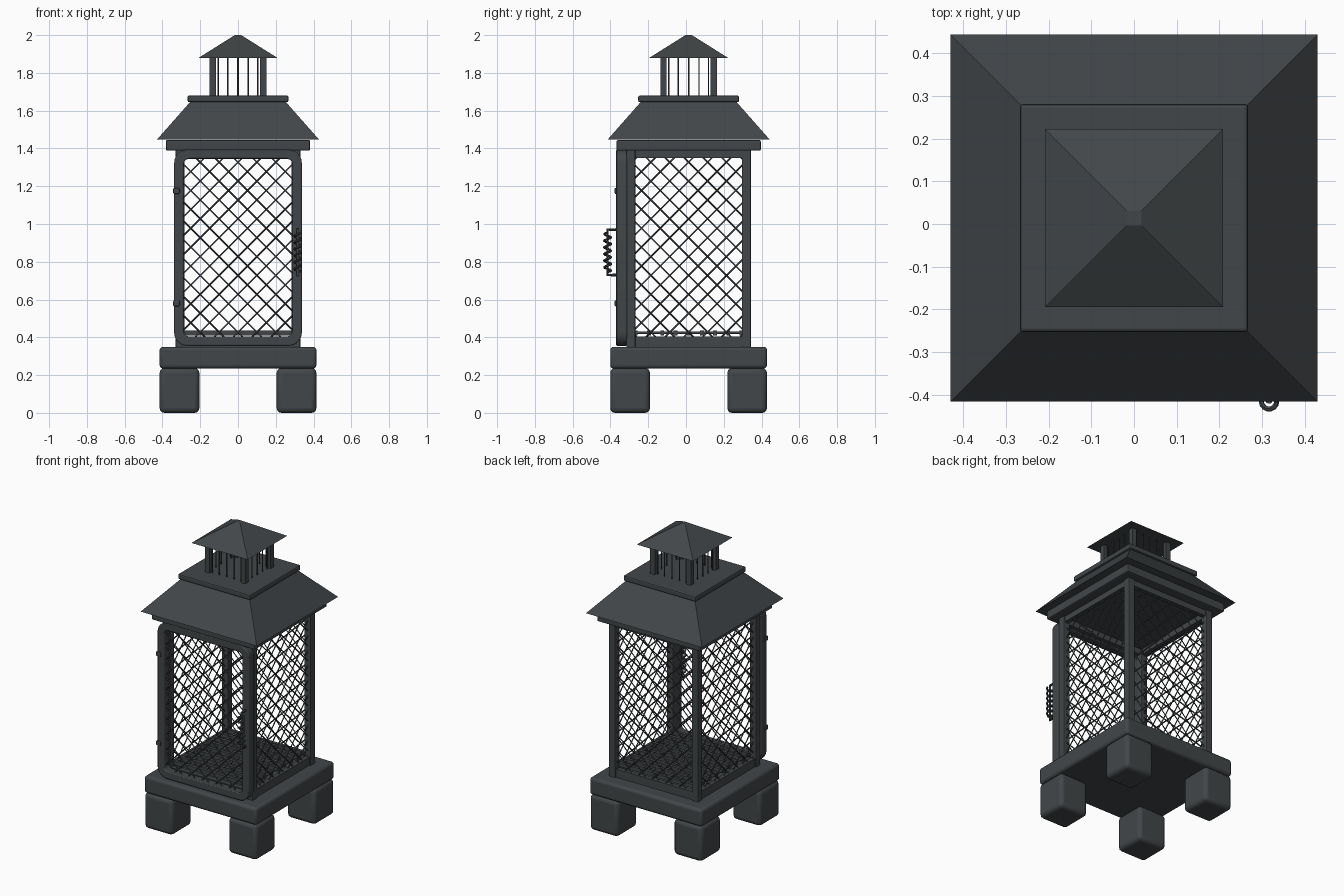
import bpy, bmesh, math

if "Cube" in bpy.data.objects:
    bpy.data.objects.remove(bpy.data.objects["Cube"])

CY = 0.014  # y centre of the body (the handle sticks out in front)


def finish(bm, name, bevel=0.0, segments=3):
    me = bpy.data.meshes.new(name)
    bmesh.ops.recalc_face_normals(bm, faces=bm.faces)
    bm.to_mesh(me)
    bm.free()
    ob = bpy.data.objects.new(name, me)
    bpy.context.collection.objects.link(ob)
    if bevel:
        m = ob.modifiers.new("bevel", 'BEVEL')
        m.width, m.segments, m.limit_method = bevel, segments, 'ANGLE'
    return ob


def box(name, x0, x1, y0, y1, z0, z1, bevel=0.0, segments=3):
    bm = bmesh.new()
    bmesh.ops.create_cube(bm, size=1)
    for v in bm.verts:
        v.co = ((x0 + x1) / 2 + v.co.x * (x1 - x0),
                (y0 + y1) / 2 + v.co.y * (y1 - y0) + CY,
                (z0 + z1) / 2 + v.co.z * (z1 - z0))
    return finish(bm, name, bevel, segments)


def frustum(name, r0, r1, z0, z1):
    bm = bmesh.new()
    bmesh.ops.create_cube(bm, size=2)
    for v in bm.verts:
        r, z = (r1, z1) if v.co.z > 0 else (r0, z0)
        v.co = (v.co.x * r, v.co.y * r + CY, z)
    return finish(bm, name)


def wires(name, lines, radius, res=0):
    """Polylines given round wire thickness, turned into a mesh."""
    cu = bpy.data.curves.new(name, 'CURVE')
    cu.dimensions = '3D'
    cu.bevel_depth, cu.bevel_resolution, cu.use_fill_caps = radius, res, True
    for pts in lines:
        sp = cu.splines.new('POLY')
        sp.points.add(len(pts) - 1)
        for p, co in zip(sp.points, pts):
            p.co = (*co, 1)
    tmp = bpy.data.objects.new(name + "_path", cu)
    bpy.context.collection.objects.link(tmp)
    me = bpy.data.meshes.new_from_object(tmp.evaluated_get(bpy.context.evaluated_depsgraph_get()))
    bpy.data.objects.remove(tmp)
    ob = bpy.data.objects.new(name, me)
    bpy.context.collection.objects.link(ob)
    return ob


def lattice(w, z0, z1, pitch):
    """Diagonal wires clipped to a panel of half width w."""
    out, n = [], int((z1 - z0 + 2 * w) / pitch) + 2
    zc = (z0 + z1) / 2
    for s in (1, -1):
        for i in range(-n, n + 1):
            c = zc + (i + 0.5) * pitch
            ua, ub = sorted((s * (z0 - c), s * (z1 - c)))
            ua, ub = max(ua, -w), min(ub, w)
            if ub - ua > 0.01:
                out.append(((ua, c + s * ua), (ub, c + s * ub)))
    return out


def rounded_rect(w, z0, z1, r, n=6):
    pts = []
    for k, (cx, cz) in enumerate(((w - r, z1 - r), (r - w, z1 - r), (r - w, z0 + r), (w - r, z0 + r))):
        for i in range(n + 1):
            a = math.pi / 2 * (k + i / n)
            pts.append((cx + r * math.cos(a), cz + r * math.sin(a)))
    return pts


# Feet and base slab
for sx in (-1, 1):
    for sy in (-1, 1):
        x, y = sx * 0.31, sy * 0.31
        box("foot", x - 0.105, x + 0.105, y - 0.105, y + 0.105, 0, 0.237, 0.025)
box("base_slab", -0.415, 0.415, -0.415, 0.415, 0.235, 0.35, 0.018)

# Corner posts, with rails between them at top and bottom
P, H = 0.306, 0.024
for sx in (-1, 1):
    for sy in (-1, 1):
        x, y = sx * P, sy * P
        box("corner_post", x - H, x + H, y - H, y + H, 0.345, 1.395, 0.006, 2)
for z0, z1, nm in ((0.348, 0.405, "bottom_rail"), (1.35, 1.395, "top_rail")):
    for s in (-1, 1):
        box(nm, -P, P, s * P - 0.015, s * P + 0.015, z0, z1)
        box(nm, s * P - 0.015, s * P + 0.015, -P, P, z0, z1)

# Wire mesh panels
panel = lattice(0.29, 0.40, 1.355, 0.1)
for nm, y in (("door_mesh", -0.345), ("back_mesh", CY + P)):
    wires(nm, [[(u, y, v) for u, v in l] for l in panel], 0.0042)
for nm, x in (("left_mesh", -P), ("right_mesh", P)):
    wires(nm, [[(x, u + CY, v) for u, v in l] for l in panel], 0.0042)

# Fire grate
ticks = [-0.28 + 0.07 * i for i in range(9)]
for t in ticks:
    box("grate_bar", -0.29, 0.29, t - 0.01, t + 0.01, 0.41, 0.435)
wires("grate_cross_rods", [[(t, CY - 0.29, 0.425), (t, CY + 0.29, 0.425)] for t in ticks], 0.008, 1)

# Door frame with rounded corners
bm = bmesh.new()
loops = []
for y in (-0.37, -0.312):
    for args in ((0.338, 0.355, 1.393, 0.07), (0.288, 0.405, 1.345, 0.03)):
        loops.append([bm.verts.new((x, y, z)) for x, z in rounded_rect(*args)])
fo, fi, bo, bi = loops
for a, b in ((fo, fi), (fi, bi), (bi, bo), (bo, fo)):
    for i in range(len(a)):
        j = (i + 1) % len(a)
        bm.faces.new((a[i], a[j], b[j], b[i]))
finish(bm, "door_frame", 0.006, 2)

# Hinges
for z in (0.58, 1.175):
    box("hinge", -0.343, -0.308, -0.392, -0.36, z - 0.016, z + 0.016, 0.006, 2)

# Door handle: bent rod with a coil wound around it
hx, hy = 0.316, -0.415
wires("handle_rod", [[(hx, -0.36, 0.73), (hx, hy, 0.73), (hx, hy, 0.97), (hx, -0.36, 0.97)]], 0.008, 2)
turns, n = 6, 14
coil = []
for i in range(turns * n + 1):
    a = 2 * math.pi * i / n
    coil.append((hx + 0.018 * math.cos(a), hy + 0.018 * math.sin(a), 0.745 + 0.21 * i / (turns * n)))
wires("handle_coil", [coil], 0.006, 1)

# Lower roof
box("roof_beam", -0.382, 0.382, -0.382, 0.382, 1.388, 1.445, 0.008, 2)
frustum("roof_slope", 0.429, 0.25, 1.447, 1.65)
box("roof_plate", -0.267, 0.267, -0.267, 0.267, 1.645, 1.68, 0.008, 2)

# Chimney: corner posts, thin bars and a pyramid cap
Q = 0.133
for sx in (-1, 1):
    for sy in (-1, 1):
        x, y = sx * Q, sy * Q
        box("chimney_post", x - 0.017, x + 0.017, y - 0.017, y + 0.017, 1.675, 1.885)
bars = []
for t in (-0.105, -0.055, 0, 0.055, 0.105):
    for s in (-Q, Q):
        bars += [[(t, s + CY, 1.675), (t, s + CY, 1.885)],
                 [(s, t + CY, 1.675), (s, t + CY, 1.885)]]
wires("chimney_bars", bars, 0.004, 1)
frustum("chimney_cap", 0.208, 0.017, 1.88, 2.0)

# Dark iron finish; smooth only the rounded parts
iron = bpy.data.materials.new("dark_iron")
iron.diffuse_color = (0.055, 0.062, 0.066, 1)
iron.use_nodes = True
iron.node_tree.nodes["Principled BSDF"].inputs["Base Color"].default_value = iron.diffuse_color
for ob in bpy.context.scene.objects:
    ob.data.materials.clear()
    ob.data.materials.append(iron)
    ob.select_set(ob.name.startswith(("handle", "foot", "base", "door_frame")))
    if ob.select_get():
        bpy.context.view_layer.objects.active = ob
bpy.ops.object.shade_smooth_by_angle(angle=math.radians(40))
